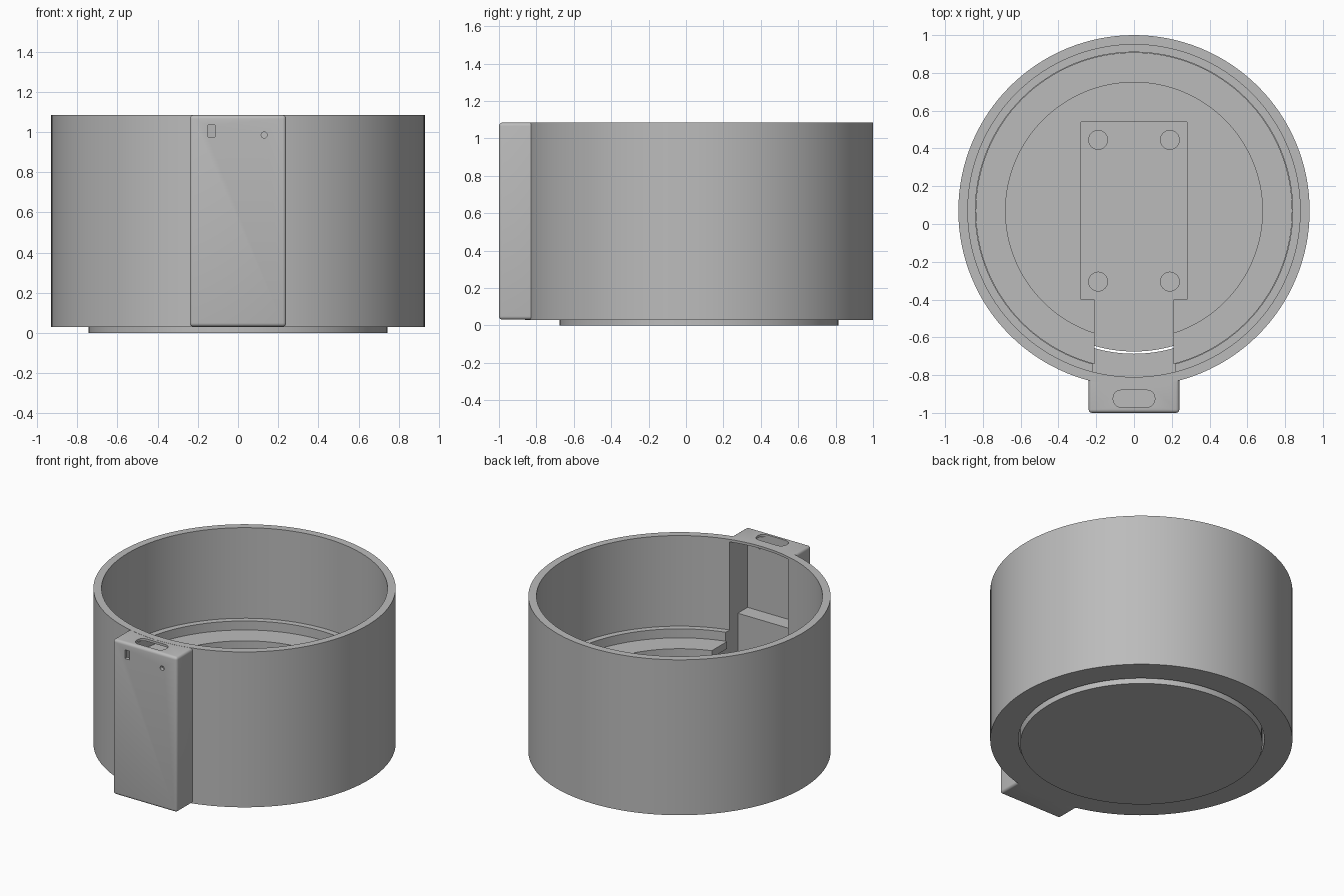
import bpy, bmesh, math
from mathutils import Matrix, Vector

cube = bpy.data.objects.get("Cube")
if cube:
    bpy.data.objects.remove(cube, do_unlink=True)

AXIS_Y = 0.07   # centre of the round body
TOP, BASE = 1.085, 0.03

grey = bpy.data.materials.new("plain_grey")
grey.use_nodes = True
grey.diffuse_color = (0.5, 0.5, 0.5, 1)
grey.node_tree.nodes["Principled BSDF"].inputs["Base Color"].default_value = (0.5, 0.5, 0.5, 1)


def add_object(name, bm):
    bmesh.ops.recalc_face_normals(bm, faces=bm.faces)
    mesh = bpy.data.meshes.new(name)
    bm.to_mesh(mesh)
    bm.free()
    mesh.materials.append(grey)
    obj = bpy.data.objects.new(name, mesh)
    bpy.context.collection.objects.link(obj)
    return obj


def box(name, x, y, z, bevel=0, vertical_only=False, segments=4):
    bm = bmesh.new()
    bmesh.ops.create_cube(bm, size=1)
    for v in bm.verts:
        v.co = Vector([lo + (c + 0.5) * (hi - lo) for c, (lo, hi) in zip(v.co, (x, y, z))])
    if bevel:
        edges = [e for e in bm.edges if not vertical_only
                 or abs(e.verts[0].co.z - e.verts[1].co.z) > 0.001]
        bmesh.ops.bevel(bm, geom=edges, offset=bevel, segments=segments,
                        profile=0.5, affect='EDGES')
    return add_object(name, bm)


def cylinder(name, radius, z, x=0, y=AXIS_Y, segments=128, along_y=False):
    bm = bmesh.new()
    bmesh.ops.create_cone(bm, cap_ends=True, segments=segments, radius1=radius,
                          radius2=radius, depth=z[1] - z[0])
    turn = Matrix.Rotation(math.pi / 2, 4, 'X') if along_y else Matrix()
    centre = (x, y, (z[0] + z[1]) / 2)
    bmesh.ops.transform(bm, matrix=Matrix.Translation(centre) @ turn, verts=bm.verts)
    return add_object(name, bm)


def combine(target, tool, operation='DIFFERENCE'):
    mod = target.modifiers.new("combine", 'BOOLEAN')
    mod.operation, mod.solver, mod.object = operation, 'EXACT', tool
    bpy.context.view_layer.objects.active = target
    bpy.ops.object.modifier_apply(modifier=mod.name)
    bpy.data.objects.remove(tool, do_unlink=True)


def finish(obj):
    bpy.ops.object.select_all(action='DESELECT')
    obj.select_set(True)
    bpy.context.view_layer.objects.active = obj
    bpy.ops.object.shade_smooth_by_angle(angle=math.radians(25))


# Round outer shell with the front housing
shell = cylinder("outer_shell", 0.93, (BASE, TOP))
combine(shell, box("housing", (-0.24, 0.24), (-1, -0.5), (BASE + 0.001, TOP - 0.001),
                   bevel=0.018), 'UNION')

# Stepped bore: main wall, ledge, foot opening
for radius, bottom in ((0.88, 0.47), (0.84, 0.36), (0.757, -0.1)):
    combine(shell, cylinder("bore", radius, (bottom, 1.3)))

# Housing interior, open towards the bore, with a shelf half way up
combine(shell, box("lower_pocket", (-0.22, 0.22), (-0.87, -0.5), (0.08, 1.068)))
combine(shell, box("upper_pocket", (-0.22, 0.22), (-0.975, -0.5), (0.55, 1.068)))

# Openings in the housing: top slot, front window, small round hole
combine(shell, box("top_slot", (-0.11, 0.11), (-0.97, -0.88), (0.9, 1.2),
                   bevel=0.04, vertical_only=True))
combine(shell, box("front_window", (-0.15, -0.115), (-1.1, -0.92), (0.975, 1.035)))
combine(shell, cylinder("round_hole", 0.015, (0.905, 1.065), 0.13, -1.0, 16, True))
finish(shell)

# Flanged base cup
cup = cylinder("base_cup", 0.745, (0, 0.40))
combine(cup, cylinder("flange", 0.838, (0.361, 0.41)), 'UNION')
combine(cup, cylinder("cup_recess", 0.68, (0.15, 0.8)))

# Mounting recess and the channel leading to the housing
combine(cup, box("mount_recess", (-0.28, 0.28), (-0.40, 0.54), (0.07, 0.8)))
combine(cup, box("channel", (-0.21, 0.21), (-1.0, -0.39), (0.07, 0.81)))

# Four blind screw holes
for x in (-0.19, 0.19):
    for y in (-0.305, 0.445):
        combine(cup, cylinder("screw_hole", 0.05, (0.03, 0.5), x, y, 32))
finish(cup)
